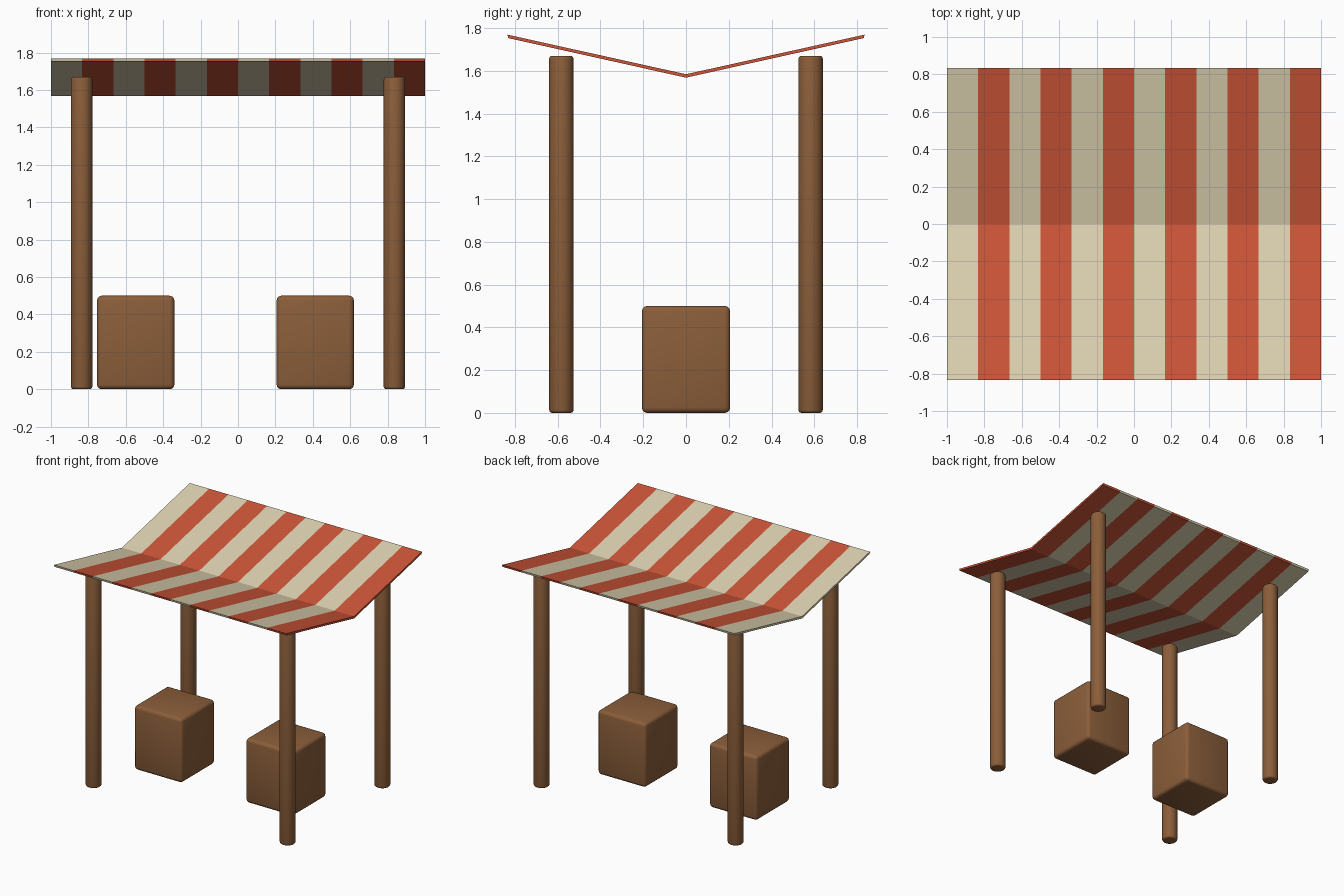
import bpy, bmesh, math

if "Cube" in bpy.data.objects:
    bpy.data.objects.remove(bpy.data.objects["Cube"])


def material(name, srgb):
    m = bpy.data.materials.new(name)
    lin = [((c / 255 + 0.055) / 1.055) ** 2.4 for c in srgb]
    m.diffuse_color = (*lin, 1)
    m.use_nodes = True
    m.node_tree.nodes["Principled BSDF"].inputs["Base Color"].default_value = m.diffuse_color
    return m


wood = material("brown wood", (139, 94, 58))
cream = material("cream cloth", (221, 210, 177))
red = material("red cloth", (205, 85, 56))


def finish(obj, bevel):
    """Wood colour, softened edges and smooth shading."""
    obj.data.materials.append(wood)
    mod = obj.modifiers.new("soft edges", 'BEVEL')
    mod.width = bevel
    mod.segments = 3
    mod.limit_method = 'ANGLE'
    mod.angle_limit = math.radians(40)
    bpy.ops.object.select_all(action='DESELECT')
    obj.select_set(True)
    bpy.context.view_layer.objects.active = obj
    bpy.ops.object.modifier_apply(modifier=mod.name)
    bpy.ops.object.shade_smooth_by_angle(angle=math.radians(40))


# Four round posts
POST_H = 1.67
for fb, y in (("front", -0.583), ("back", 0.583)):
    for side, x in (("left", -0.836), ("right", 0.836)):
        bpy.ops.mesh.primitive_cylinder_add(vertices=32, radius=0.057, depth=POST_H,
                                            location=(x, y, POST_H / 2))
        post = bpy.context.object
        post.name = f"{fb}_{side}_post"
        finish(post, 0.014)

# Two wooden crates under the canopy
for side, x in (("left", -0.547), ("right", 0.413)):
    bpy.ops.mesh.primitive_cube_add(size=1, location=(x, 0, 0.25))
    crate = bpy.context.object
    crate.name = f"{side}_crate"
    crate.scale = (0.413, 0.413, 0.5)
    bpy.ops.object.transform_apply(location=False, rotation=False, scale=True)
    finish(crate, 0.025)

# V-shaped cloth canopy: a profile swept along x, one segment per stripe
STRIPES = 12
profile = [(-0.835, 1.769), (0, 1.584), (0.835, 1.769),
           (0.831, 1.753), (0, 1.568), (-0.831, 1.753)]
bm = bmesh.new()
rings = [[bm.verts.new((-1 + 2 * i / STRIPES, y, z)) for y, z in profile]
         for i in range(STRIPES + 1)]
n = len(profile)
for i in range(STRIPES):
    a, b = rings[i], rings[i + 1]
    for j in range(n):
        k = (j + 1) % n
        f = bm.faces.new((a[j], a[k], b[k], b[j]))
        f.material_index = i % 2
# End caps, one quad per slope
for ring, mat in ((rings[0], 0), (rings[-1], 1)):
    for quad in ((0, 1, 4, 5), (1, 2, 3, 4)):
        bm.faces.new([ring[q] for q in quad]).material_index = mat
bmesh.ops.recalc_face_normals(bm, faces=bm.faces[:])
mesh = bpy.data.meshes.new("striped_canopy")
bm.to_mesh(mesh)
bm.free()
mesh.materials.append(cream)
mesh.materials.append(red)
canopy = bpy.data.objects.new("striped_canopy", mesh)
bpy.context.collection.objects.link(canopy)
